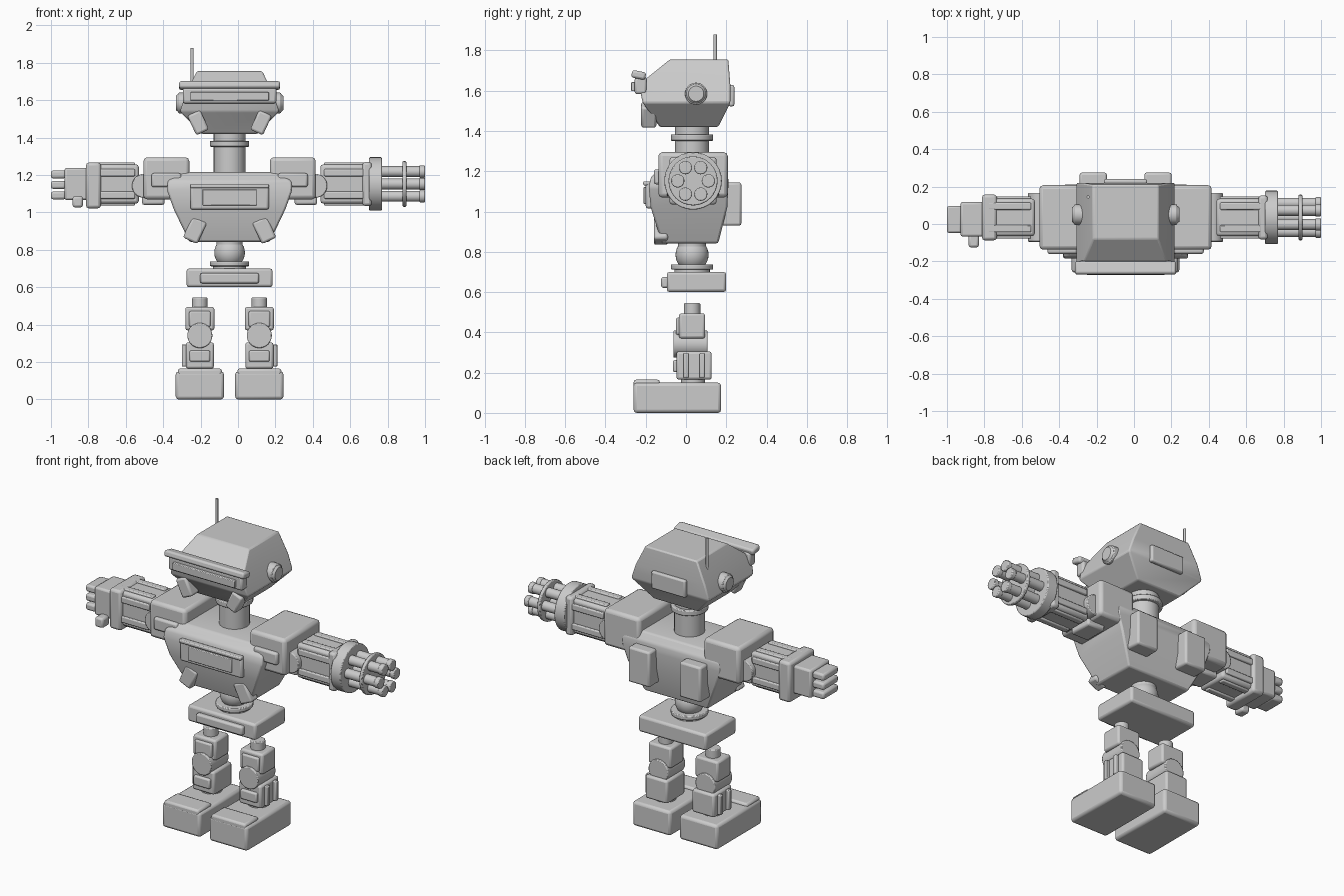
import bpy, bmesh, math
from mathutils import Matrix, Vector

if "Cube" in bpy.data.objects:
    bpy.data.objects.remove(bpy.data.objects["Cube"])

GREY = (0.6, 0.6, 0.6, 1)
paint = bpy.data.materials.new("light_grey")
paint.use_nodes = True
paint.diffuse_color = GREY
paint.node_tree.nodes["Principled BSDF"].inputs["Base Color"].default_value = GREY

BX = -0.045   # body centre line
CY = 0.035    # depth of joints and limbs
AZ = 1.152    # arm height
SIDES = ((-1, "right"), (1, "left"))


def finish(name, bm, bevel=0.0):
    bmesh.ops.recalc_face_normals(bm, faces=bm.faces)
    mesh = bpy.data.meshes.new(name)
    bm.to_mesh(mesh)
    bm.free()
    mesh.materials.append(paint)
    mesh.shade_smooth()
    mesh.set_sharp_from_angle(angle=math.radians(35))
    obj = bpy.data.objects.new(name, mesh)
    bpy.context.collection.objects.link(obj)
    if bevel:
        mod = obj.modifiers.new("edge", "BEVEL")
        mod.width = bevel
        mod.segments = 2
        mod.limit_method = "ANGLE"
        mod.angle_limit = math.radians(20)
    return obj


def box(name, centre, size, bevel=0.012, tilt=0.0, axis="Y"):
    bm = bmesh.new()
    bmesh.ops.create_cube(bm, size=1)
    shape = Matrix.Rotation(math.radians(tilt), 4, axis) @ Matrix.Diagonal((*size, 1))
    bm.transform(Matrix.Translation(centre) @ shape)
    return finish(name, bm, min(bevel, min(size) * 0.3))


def tube(name, centre, radius, length, axis="Z", bevel=0.005, tip=None):
    bm = bmesh.new()
    bmesh.ops.create_cone(bm, cap_ends=True, segments=32, radius1=radius,
                          radius2=radius if tip is None else tip, depth=length)
    way = Vector({"X": (1, 0, 0), "Y": (0, 1, 0), "Z": (0, 0, 1),
                  "-X": (-1, 0, 0)}[axis])
    turn = Vector((0, 0, 1)).rotation_difference(way).to_matrix().to_4x4()
    bm.transform(Matrix.Translation(centre) @ turn)
    return finish(name, bm, bevel)


def loft(name, rings, bevel):
    """Stack of rectangles: height, half width, front depth, back depth."""
    bm = bmesh.new()
    loops = []
    for z, hx, front, back in rings:
        corners = ((-hx, front), (hx, front), (hx, back), (-hx, back))
        loops.append([bm.verts.new((BX + x, y, z)) for x, y in corners])
    for low, high in zip(loops, loops[1:]):
        for i in range(4):
            j = (i + 1) % 4
            bm.faces.new((low[i], low[j], high[j], high[i]))
    bm.faces.new(loops[0])
    bm.faces.new(loops[-1])
    return finish(name, bm, bevel)


# Head
loft("head", ((1.42, 0.15, -0.13, 0.16), (1.54, 0.265, -0.215, 0.22),
              (1.63, 0.235, -0.235, 0.22), (1.755, 0.175, -0.08, 0.21)), 0.008)
box("head_brim", (BX, -0.235, 1.678), (0.54, 0.07, 0.038), tilt=-12, axis="X")
box("visor_frame", (BX, -0.225, 1.625), (0.5, 0.06, 0.085))
box("visor", (BX, -0.26, 1.62), (0.42, 0.024, 0.045), 0.004)
box("head_back_plate", (BX, 0.225, 1.575), (0.23, 0.03, 0.105))
tube("antenna", (-0.245, 0.145, 1.75), 0.008, 0.26, bevel=0)
for s, tag in SIDES:
    out = "X" if s > 0 else "-X"
    tube(tag + "_ear", (BX + s * 0.24, 0.05, 1.585), 0.055, 0.07, out)
    tube(tag + "_ear_cap", (BX + s * 0.28, 0.05, 1.585), 0.05, 0.014, out, 0, 0.038)
    box(tag + "_cheek", (BX + s * 0.168, -0.185, 1.48), (0.075, 0.075, 0.115), tilt=s * 25)

# Neck
tube("neck", (BX, CY - 0.005, 1.31), 0.085, 0.24)
tube("neck_ring", (BX, CY - 0.005, 1.367), 0.105, 0.032)
tube("neck_collar", (BX, CY - 0.005, 1.42), 0.078, 0.09)

# Torso
loft("torso", ((0.842, 0.215, -0.12, 0.16), (1.02, 0.3, -0.175, 0.205),
               (1.12, 0.335, -0.185, 0.21), (1.17, 0.33, -0.175, 0.21),
               (1.215, 0.25, -0.13, 0.18)), 0.01)
box("chest_plate", (BX, -0.175, 1.08), (0.42, 0.05, 0.13))
box("chest_inner_plate", (BX, -0.2, 1.08), (0.29, 0.02, 0.085), 0.004)
box("chest_lip", (BX, -0.195, 1.14), (0.42, 0.035, 0.02))
for s, tag in SIDES:
    box(tag + "_vent", (BX + s * 0.185, -0.125, 0.905), (0.085, 0.07, 0.125), tilt=-s * 25)
    box(tag + "_back_pack", (BX + s * 0.173, 0.225, 1.037), (0.145, 0.1, 0.215))

# Waist and pelvis
bm = bmesh.new()
bmesh.ops.create_uvsphere(bm, u_segments=32, v_segments=16, radius=0.082)
bm.transform(Matrix.Translation((BX, CY - 0.005, 0.785)))
finish("waist_ball", bm)
tube("waist_socket", (BX, CY - 0.005, 0.835), 0.07, 0.04)
tube("waist_ring", (BX, CY - 0.005, 0.725), 0.105, 0.026)
tube("waist_base", (BX, CY - 0.005, 0.705), 0.088, 0.03)
box("pelvis", (BX, 0.052, 0.65), (0.46, 0.295, 0.1), 0.014)
box("pelvis_plate", (BX, -0.105, 0.648), (0.315, 0.036, 0.055))

# Legs
for s, tag in SIDES:
    x = BX + s * 0.159
    tube(tag + "_hip_peg", (x, 0.03, 0.51), 0.041, 0.07)
    box(tag + "_thigh", (x, 0.03, 0.432), (0.155, 0.13, 0.125))
    box(tag + "_thigh_plate", (x, -0.035, 0.43), (0.115, 0.03, 0.085))
    tube(tag + "_knee", (x, 0.022, 0.342), 0.067, 0.17, "Y")
    box(tag + "_shin", (x, 0.04, 0.235), (0.15, 0.175, 0.14))
    box(tag + "_shin_plate", (x, -0.05, 0.232), (0.11, 0.03, 0.06))
    for y in (0, 0.08):
        box(tag + "_shin_rib", (x + s * 0.078, y, 0.235), (0.036, 0.026, 0.12), 0.005)
    tube(tag + "_ankle", (x, CY, 0.155), 0.06, 0.04)
    box(tag + "_foot", (x, -0.043, 0.075), (0.258, 0.435, 0.15), 0.016)
    box(tag + "_toe_plate", (x, -0.195, 0.145), (0.235, 0.13, 0.04))

# Shoulders, elbows and forearms
for s, tag in SIDES:
    x = BX + s * 0.338
    box(tag + "_shoulder", (x, CY, 1.182), (0.245, 0.345, 0.225), 0.02)
    box(tag + "_shoulder_plate", (x, -0.14, 1.172), (0.16, 0.04, 0.075))
    box(tag + "_underarm", (x + s * 0.07, CY, 1.07), (0.12, 0.15, 0.06))
    tube(tag + "_elbow", (BX + s * 0.458, CY, 1.142), 0.064, 0.26, "Y")
    fx = BX + s * 0.62
    box(tag + "_forearm", (fx, CY, AZ), (0.27, 0.2, 0.21), 0.016)
    for k in (-1, 1):
        box(tag + "_rail_top", (fx, CY + k * 0.06, AZ + 0.102), (0.23, 0.038, 0.026), 0.006)
        box(tag + "_rail_bottom", (fx, CY + k * 0.06, AZ - 0.102), (0.23, 0.038, 0.026), 0.006)
        box(tag + "_rail_front", (fx, CY - 0.1, AZ + k * 0.06), (0.23, 0.026, 0.038), 0.006)
        box(tag + "_rail_back", (fx, CY + 0.1, AZ + k * 0.06), (0.23, 0.026, 0.038), 0.006)

# Right hand
box("right_cuff", (-0.773, CY, AZ - 0.008), (0.08, 0.245, 0.245), 0.016)
box("right_hand", (-0.865, 0.025, AZ), (0.125, 0.185, 0.172))
for k in (-1, 0, 1):
    box("right_finger", (-0.96, 0.024, AZ - 0.005 + k * 0.056), (0.08, 0.145, 0.043))
box("right_thumb", (-0.857, -0.09, 1.057), (0.055, 0.07, 0.06))

# Left rotary gun
box("gun_cuff", (0.69, CY, AZ), (0.05, 0.235, 0.235), 0.016)
tube("gun_drum", (0.735, CY, AZ), 0.143, 0.068, "X")
tube("gun_spacer", (0.89, CY, AZ), 0.122, 0.02, "X")
tube("gun_axle", (0.82, CY, AZ), 0.025, 0.14, "X")
for i in range(6):
    a = math.tau * i / 6
    y, z = CY + 0.076 * math.cos(a), AZ + 0.076 * math.sin(a)
    tube("gun_barrel", (0.87, y, z), 0.029, 0.24, "X")
    tube("gun_muzzle", (0.985, y, z), 0.033, 0.03, "X")
